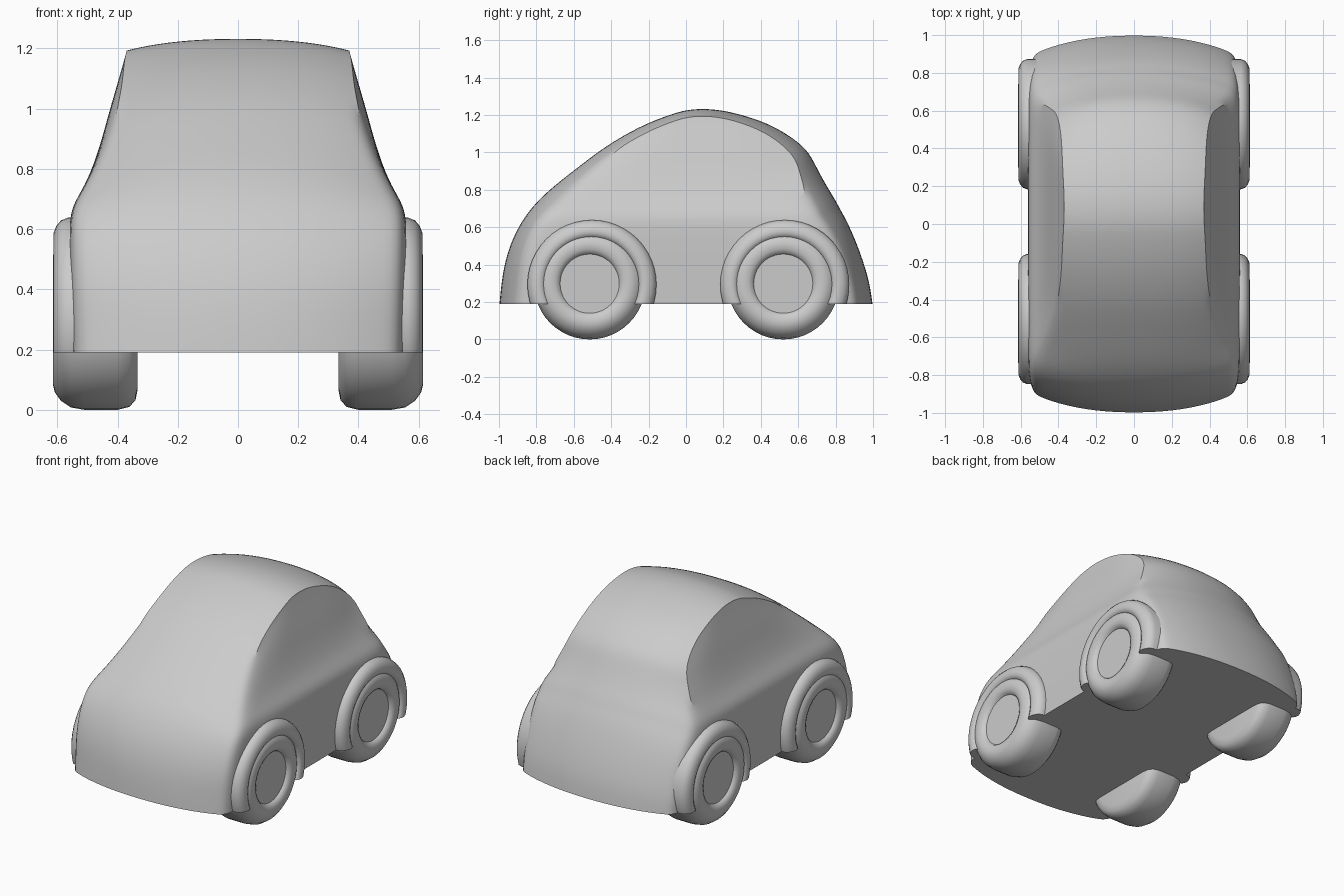
import bpy, bmesh, math
from mathutils import Vector

if "Cube" in bpy.data.objects:
    bpy.data.objects.remove(bpy.data.objects["Cube"], do_unlink=True)

grey = bpy.data.materials.new("light_grey")
grey.use_nodes = True
grey.diffuse_color = (0.6, 0.6, 0.6, 1)
grey.node_tree.nodes["Principled BSDF"].inputs["Base Color"].default_value = (0.6, 0.6, 0.6, 1)


def finish(name, bm):
    """Turn a bmesh into a smooth, coloured object."""
    bmesh.ops.recalc_face_normals(bm, faces=bm.faces)
    for f in bm.faces:
        f.smooth = True
    me = bpy.data.meshes.new(name)
    bm.to_mesh(me)
    bm.free()
    me.materials.append(grey)
    ob = bpy.data.objects.new(name, me)
    bpy.context.collection.objects.link(ob)
    return ob


def interp(table, v):
    for (a, fa), (b, fb) in zip(table, table[1:]):
        if v <= b:
            return fa + (fb - fa) * max(0, (v - a) / (b - a))
    return table[-1][1]


# Half width of the cabin and lower body at each height
WIDTH = [(0.19, .553), (0.45, .56), (0.62, .56), (0.68, .55), (0.74, .507),
         (0.85, .465), (1.0, .425), (1.1, .395), (1.19, .37)]
# Centre-line levels: height, front y, rear y, corner rounding front and rear
LEVELS = [(.19, -1, 1, .11, .11), (.30, -.99, .985, .11, .11), (.42, -.97, .95, .10, .11),
          (.54, -.93, .905, .09, .11), (.64, -.875, .86, .08, .12), (.70, -.83, .825, .08, .13),
          (.75, -.785, .80, .08, .13), (.82, -.71, .755, .08, .12), (.92, -.58, .70, .06, .10),
          (1.02, -.45, .65, .05, .08), (1.10, -.32, .54, .045, .06), (1.16, -.20, .43, .042, .05),
          (1.205, -.08, .29, .04, .042), (1.228, 0, .18, .04, .04)]
N = len(LEVELS)
profile = [(l[1], l[0], l[3]) for l in LEVELS] + [(.09, 1.235, .04)]
profile += [(l[2], l[0], l[4]) for l in reversed(LEVELS)]
US = [-1, -.88, -.68, -.36, 0, .36, .68, .88, 1]
SIDE = 8


def pinch(z):
    """How far the cabin side curves in towards its pillars."""
    return 0.025 * math.sin(math.pi * (z - .8) / .36) if .8 < z < 1.16 else 0


def make_body():
    bm = bmesh.new()
    crease = bm.edges.layers.float.new("crease_edge")
    # Crowned ribbon over nose, roof and tail
    rib = []
    for i, (y, z, d) in enumerate(profile):
        a = profile[max(i - 1, 0)]
        b = profile[min(i + 1, len(profile) - 1)]
        n = Vector((0, -(b[1] - a[1]), b[0] - a[0])).normalized()
        if i in (0, len(profile) - 1):
            n = Vector((0, -1 if i == 0 else 1, 0))
        ze = z - n.z * d
        w = interp(WIDTH, ze) - pinch(ze)
        rib.append([bm.verts.new((u * w, y - n.y * d * abs(u) ** 2.5,
                                  z - n.z * d * abs(u) ** 2.5)) for u in US])
    for r, s in zip(rib, rib[1:]):
        for k in range(len(US) - 1):
            bm.faces.new((r[k], r[k + 1], s[k + 1], s[k]))
    # Side walls between the front and rear edges of the ribbon
    lower = []
    for col, sx in ((0, -1), (-1, 1)):
        rows = []
        for i in range(N):
            p, q = rib[i][col], rib[-1 - i][col]
            row = [p]
            for k in range(1, SIDE):
                c = p.co.lerp(q.co, k / SIDE)
                ease = min(1, 2 * math.sin(math.pi * k / SIDE))
                c.x = sx * (interp(WIDTH, c.z) - pinch(c.z) * (1 - ease))
                row.append(bm.verts.new(c))
            rows.append(row + [q])
        for r, s in zip(rows, rows[1:]):
            for k in range(SIDE):
                bm.faces.new((r[k], r[k + 1], s[k + 1], s[k]))
        apex = rib[N][col]
        for k in range(SIDE):
            bm.faces.new((rows[-1][k], rows[-1][k + 1], apex))
        lower.append(rows[0])
    # Flat underside
    bm.faces.new(rib[0] + lower[1][1:-1] + rib[-1][::-1] + lower[0][1:-1][::-1])
    # Hard edges along the roof sides, rear pillars and underside
    edge_verts = {r[c] for r in rib for c in (0, -1)}
    for e in bm.edges:
        a, b = e.verts
        mid = (a.co + b.co) / 2
        on_roof = a in edge_verts and b in edge_verts and mid.z > (.80 if mid.y > 0 else 1.0)
        on_base = a.co.z < .1901 and b.co.z < .1901
        if on_roof or on_base:
            e[crease] = 1.0
            e.smooth = False
    ob = finish("body", bm)
    sub = ob.modifiers.new("smooth", 'SUBSURF')
    sub.levels = sub.render_levels = 2


def lathe(name, section, cx, cy, cz, side, cut=None):
    """Spin a (radius, x) section about a sideways axle."""
    bm = bmesh.new()
    vs = [bm.verts.new((side * x, cy, cz + r)) for r, x in section]
    es = [bm.edges.new(p) for p in zip(vs, vs[1:])]
    bmesh.ops.spin(bm, geom=vs + es, cent=(cx, cy, cz), axis=(1, 0, 0),
                   angle=2 * math.pi, steps=48, use_merge=True)
    bmesh.ops.remove_doubles(bm, verts=bm.verts, dist=1e-4)
    if cut is not None:
        res = bmesh.ops.bisect_plane(bm, geom=bm.verts[:] + bm.edges[:] + bm.faces[:],
                                     plane_co=(0, 0, cut), plane_no=(0, 0, 1), clear_inner=True)
        rim = [g for g in res["geom_cut"] if isinstance(g, bmesh.types.BMEdge)]
        bmesh.ops.holes_fill(bm, edges=rim, sides=0)
    ob = finish(name, bm)
    bpy.ops.object.select_all(action='DESELECT')
    ob.select_set(True)
    bpy.context.view_layer.objects.active = ob
    bpy.ops.object.shade_smooth_by_angle(angle=math.radians(40))


WHEEL = [(0, .588), (.158, .588), (.166, .602), (.185, .611), (.212, .615), (.24, .608),
         (.268, .588), (.29, .555), (.298, .51), (.298, .40), (.288, .36), (.265, .34),
         (.23, .333), (0, .333)]
FENDER = [(.25, .48), (.25, .59), (.258, .603), (.275, .612), (.295, .612), (.318, .603),
          (.336, .588), (.345, .565), (.345, .48), (.25, .48)]

make_body()
for end, y, yf in (("front", -.515, -.503), ("rear", .52, .528)):
    for hand, s in (("left", 1), ("right", -1)):
        lathe(f"{end}_{hand}_wheel", WHEEL, 0, y, .298, s)
        lathe(f"{end}_{hand}_fender", FENDER, 0, yf, .293, s, cut=.19)
